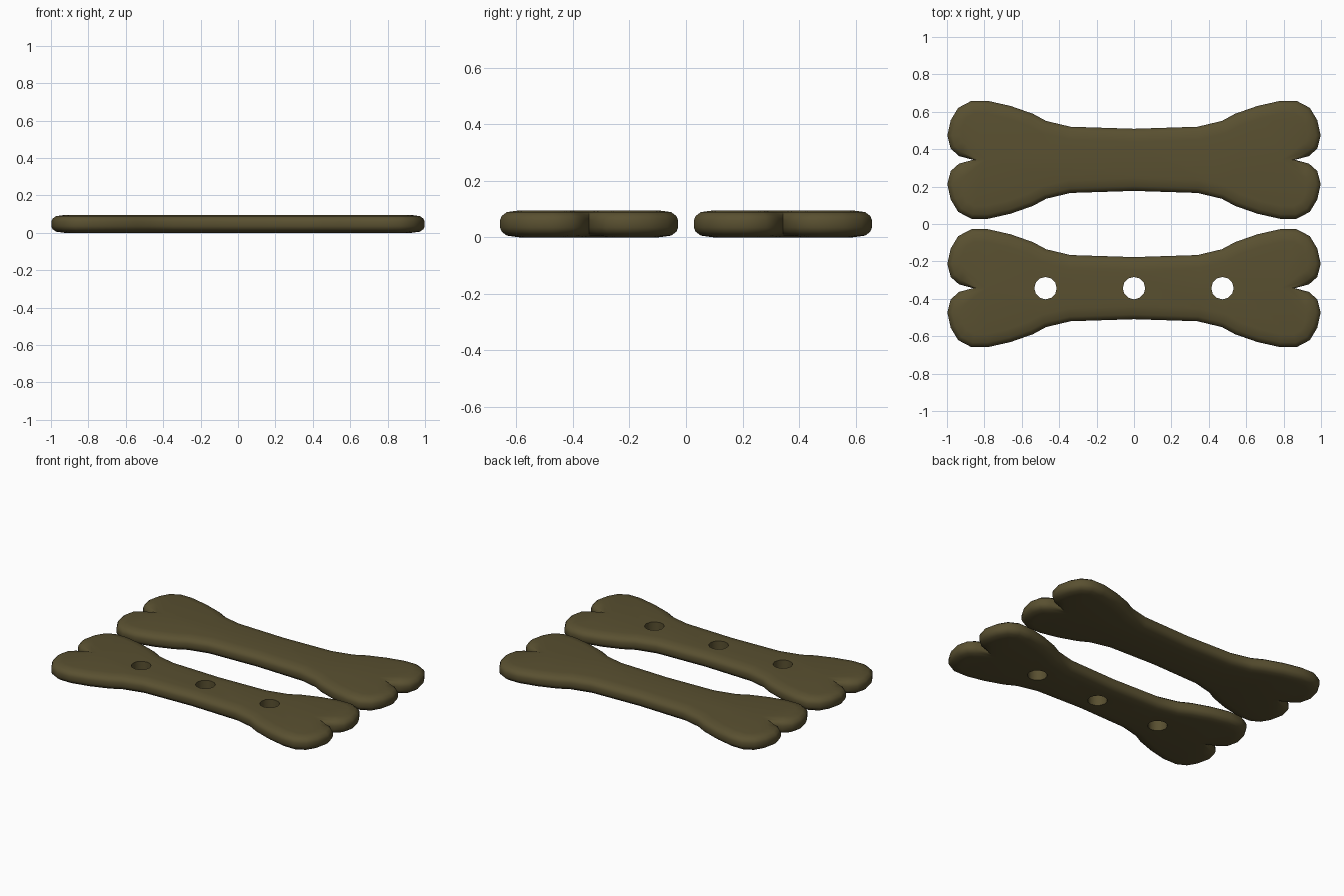
import bpy
import bmesh
from mathutils import Vector

cube = bpy.data.objects.get("Cube")
if cube:
    bpy.data.objects.remove(cube, do_unlink=True)

THICK = 0.095
ROW_Y = 0.343
HOLE_X = (-0.473, 0, 0.473)

# One quarter of the bone outline, from mid shaft to end notch
QUARTER = [(0, 0.166), (0.34, 0.177), (0.47, 0.208), (0.54, 0.246), (0.66, 0.288),
           (0.78, 0.315), (0.87, 0.315), (0.94, 0.278), (0.98, 0.212), (0.998, 0.13),
           (0.98, 0.06), (0.935, 0.02), (0.86, 0)]

# Rounded rim: (inset, height) for the lower half
RIM = [(0.07, 0), (0.025, 0.006), (0.006, 0.02), (0, 0.035)]

# Coloured material
mat = bpy.data.materials.new("olive_brown")
mat.use_nodes = True
colour = (0.10, 0.08, 0.03, 1)
mat.diffuse_color = colour
mat.node_tree.nodes["Principled BSDF"].inputs["Base Color"].default_value = colour


def outline():
    q = QUARTER
    pts = q + [(x, -y) for x, y in reversed(q[:-1])]
    pts += [(-x, -y) for x, y in q[1:]]
    pts += [(-x, y) for x, y in reversed(q[1:-1])]
    return [Vector(p) for p in pts]


def inset_ring(pts, amount):
    ring = []
    for i, p in enumerate(pts):
        a = (p - pts[i - 1]).normalized()
        b = (pts[(i + 1) % len(pts)] - p).normalized()
        t = a + b
        inward = Vector((t.y, -t.x)).normalized()
        ring.append(p + inward * amount)
    return ring


def make_bone(name, y):
    bm = bmesh.new()
    pts = outline()
    profile = RIM + [(i, THICK - z) for i, z in reversed(RIM)]
    rings = [[bm.verts.new((p.x, p.y, z)) for p in inset_ring(pts, i)]
             for i, z in profile]
    n = len(pts)
    for lo, hi in zip(rings, rings[1:]):
        for k in range(n):
            m = (k + 1) % n
            bm.faces.new((lo[k], lo[m], hi[m], hi[k]))
    bm.faces.new(rings[0])
    bm.faces.new(rings[-1])
    bmesh.ops.recalc_face_normals(bm, faces=bm.faces)
    mesh = bpy.data.meshes.new(name)
    bm.to_mesh(mesh)
    bm.free()
    mesh.materials.append(mat)
    obj = bpy.data.objects.new(name, mesh)
    obj.location.y = y
    bpy.context.collection.objects.link(obj)
    return obj


def activate(obj):
    bpy.ops.object.select_all(action='DESELECT')
    obj.select_set(True)
    bpy.context.view_layer.objects.active = obj


def drill(obj, x):
    bpy.ops.mesh.primitive_cylinder_add(vertices=12, radius=0.06, depth=0.4,
                                        location=(x, obj.location.y, THICK / 2))
    cutter = bpy.context.object
    cutter.name = "hole_cutter"
    cutter.hide_render = True
    cutter.data.materials.append(mat)
    activate(obj)
    mod = obj.modifiers.new("hole", 'BOOLEAN')
    mod.operation = 'DIFFERENCE'
    mod.solver = 'EXACT'
    mod.object = cutter
    bpy.ops.object.modifier_apply(modifier=mod.name)
    bpy.data.objects.remove(cutter, do_unlink=True)


# Back plate is solid, front plate has three holes
back_bone = make_bone("back_bone", ROW_Y)
front_bone = make_bone("front_bone", -ROW_Y)
for hx in HOLE_X:
    drill(front_bone, hx)

for bone in (back_bone, front_bone):
    activate(bone)
    bpy.ops.object.shade_smooth_by_angle(angle=0.9)
